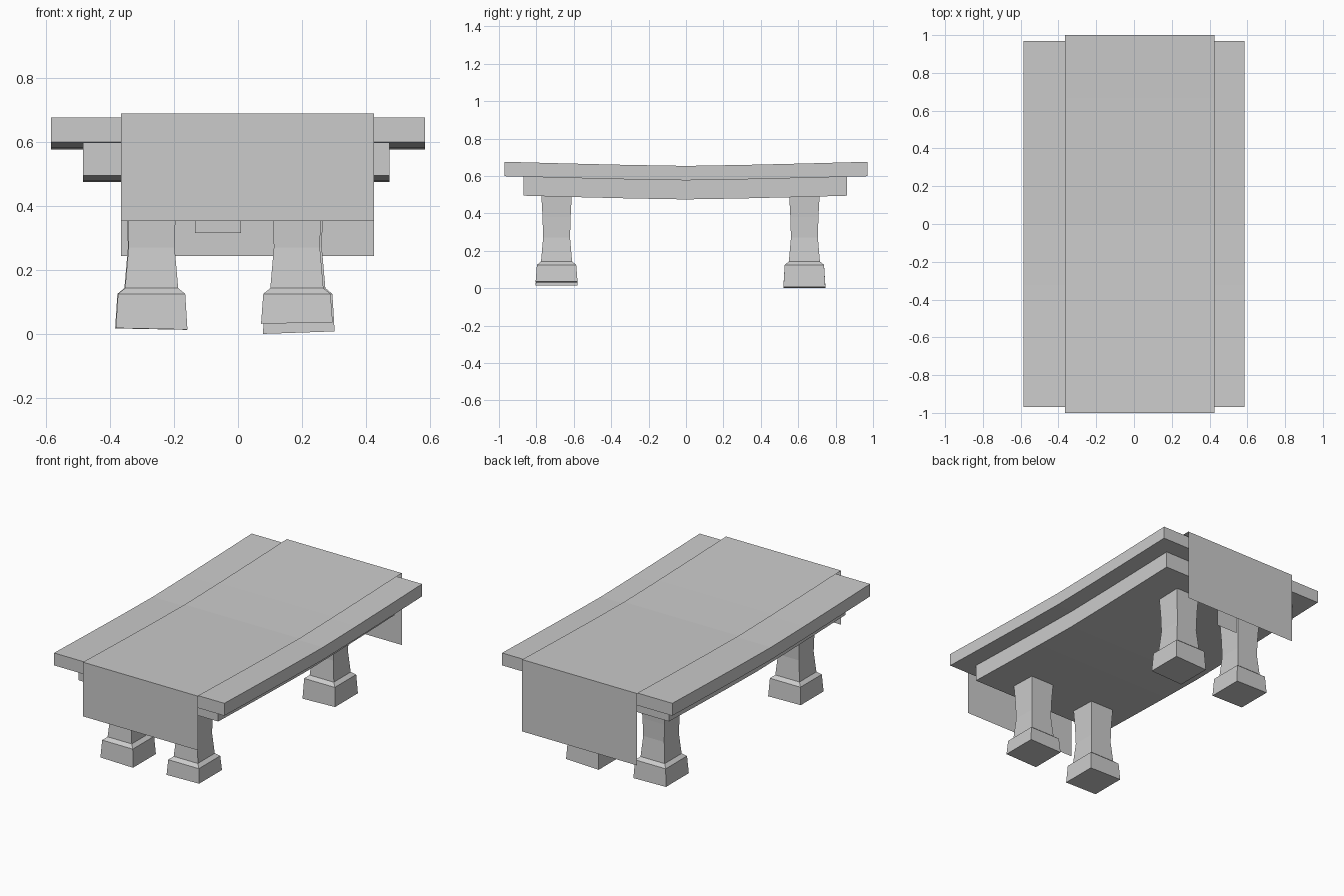
import bpy, bmesh, math
from mathutils import Matrix

if "Cube" in bpy.data.objects:
    bpy.data.objects.remove(bpy.data.objects["Cube"])


def make_object(name, bm):
    bmesh.ops.recalc_face_normals(bm, faces=bm.faces)
    mesh = bpy.data.meshes.new(name)
    bm.to_mesh(mesh)
    bm.free()
    obj = bpy.data.objects.new(name, mesh)
    bpy.context.collection.objects.link(obj)
    return obj


def sag(y, depth, half):
    # gentle dip towards the middle of the table
    return depth * (abs(y) / half) ** 1.25


def slab(name, x0, x1, y0, y1, z_bottom, z_top, depth, segments=6):
    bm = bmesh.new()
    rings = []
    for i in range(segments + 1):
        y = y0 + (y1 - y0) * i / segments
        d = sag(y, depth, max(-y0, y1))
        rings.append([bm.verts.new((x, y, z + d)) for x, z in
                      ((x0, z_bottom), (x1, z_bottom), (x1, z_top), (x0, z_top))])
    for a, b in zip(rings, rings[1:]):
        for k in range(4):
            bm.faces.new((a[k], a[(k + 1) % 4], b[(k + 1) % 4], b[k]))
    bm.faces.new(rings[0])
    bm.faces.new(rings[-1])
    return make_object(name, bm)


def sheet(name, x0, x1, path):
    # thin sheet following a (y, z) path
    bm = bmesh.new()
    rows = [[bm.verts.new((x, y, z)) for x in (x0, x1)] for y, z in path]
    for a, b in zip(rows, rows[1:]):
        bm.faces.new((a[0], a[1], b[1], b[0]))
    return make_object(name, bm)


def leg(name, x, y, bottom, tilt):
    # square leg: (half width, height) from the foot up
    profile = [(0.112, bottom), (0.105, 0.125), (0.083, 0.143),
               (0.072, 0.27), (0.075, 0.38), (0.082, 0.51)]
    bm = bmesh.new()
    rings = [[bm.verts.new((sx * w, sy * w, z)) for sx, sy in
              ((-1, -1), (1, -1), (1, 1), (-1, 1))] for w, z in profile]
    for a, b in zip(rings, rings[1:]):
        for k in range(4):
            bm.faces.new((a[k], a[(k + 1) % 4], b[(k + 1) % 4], b[k]))
    bm.faces.new(rings[0])
    bm.faces.new(rings[-1])
    # slightly crooked, hand-cut foot
    for v in rings[0]:
        v.co.z += v.co.x * tilt
    bmesh.ops.translate(bm, verts=bm.verts, vec=(x, y, 0))
    return make_object(name, bm)


# table top boards
slab("table_top", -0.585, 0.585, -0.97, 0.97, 0.577, 0.654, 0.022)
slab("under_board", -0.485, 0.473, -0.87, 0.86, 0.475, 0.585, 0.02)

# cloth runner with hanging ends, the back one longer
ys = [-1 + i / 3 for i in range(7)]
top = [(y, 0.665 + sag(y, 0.024, 1)) for y in ys]
sheet("cloth_runner", -0.365, 0.425, [(-1, 0.353)] + top + [(1, 0.243)])

# small hanging flap between the back legs
sheet("back_flap", -0.135, 0.01, [(0.77, 0.315), (0.77, 0.5)])

# legs
leg("front_left_leg", -0.27, -0.692, 0.016, -0.02)
leg("front_right_leg", 0.184, -0.692, 0.034, 0.02)
leg("back_left_leg", -0.272, 0.633, 0.015, -0.02)
leg("back_right_leg", 0.19, 0.633, 0.004, 0.035)
